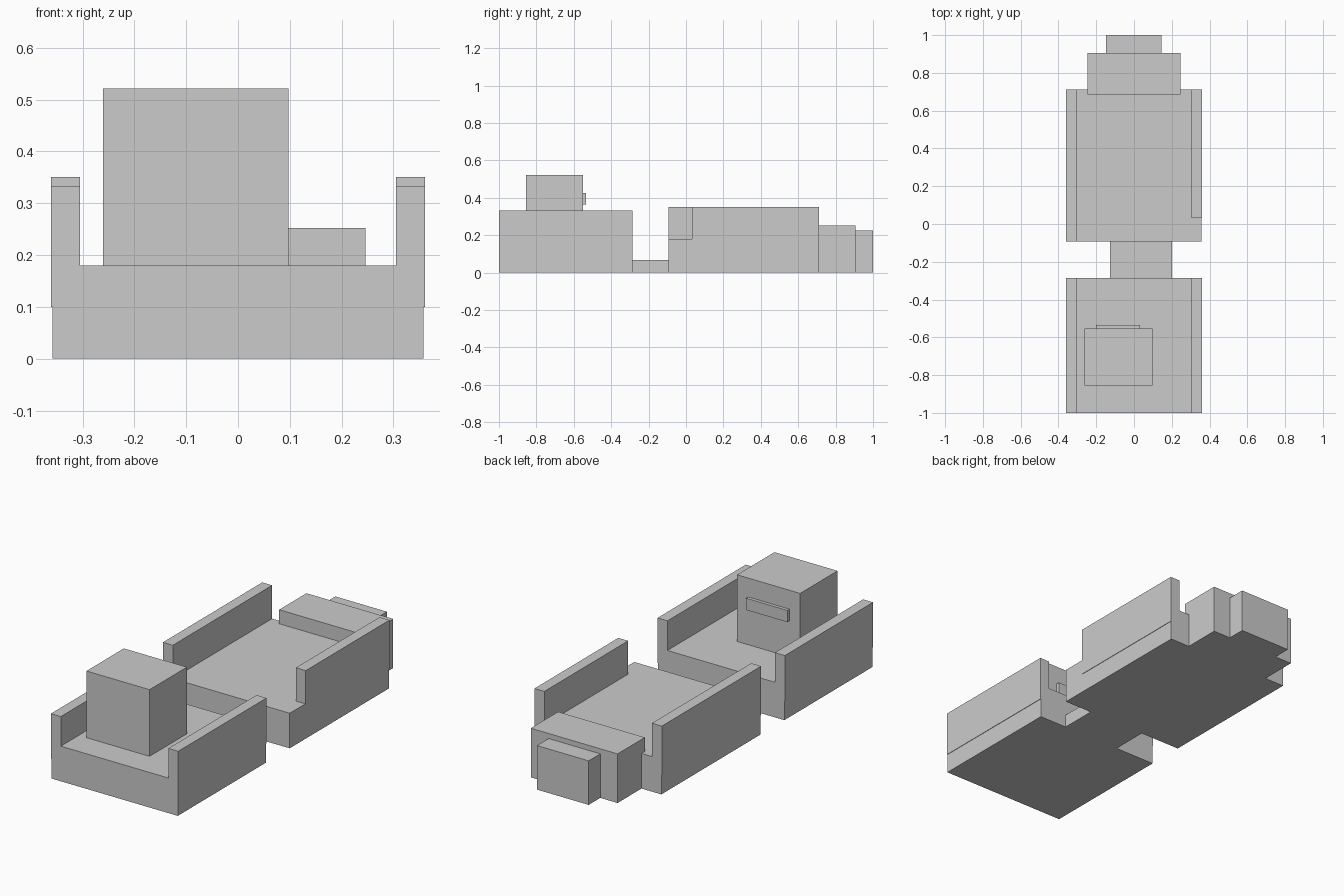
import bpy

if "Cube" in bpy.data.objects:
    bpy.data.objects.remove(bpy.data.objects["Cube"])

grey = bpy.data.materials.new("plain grey")
grey.diffuse_color = (0.6, 0.6, 0.6, 1)
grey.use_nodes = True
grey.node_tree.nodes["Principled BSDF"].inputs["Base Color"].default_value = grey.diffuse_color


def box(name, x, y, z):
    """Box spanning the given (low, high) range on each axis."""
    bpy.ops.mesh.primitive_cube_add(size=1)
    ob = bpy.context.object
    ob.name = name
    for v in ob.data.vertices:
        v.co = [r[0] if c < 0 else r[1] for c, r in zip(v.co, (x, y, z))]
    ob.data.materials.append(grey)
    return ob


W = 0.3585            # half width of the floors
LEFT = (-0.361, -0.305)
RIGHT = (0.305, 0.361)

# Front section: floor, side walls and cabin with a rear tab
box("front_floor", (-W, W), (-1, -0.285), (0, 0.18))
box("front_left_wall", LEFT, (-1, -0.285), (0.1, 0.332))
box("front_right_wall", RIGHT, (-1, -0.285), (0.1, 0.332))
box("cabin", (-0.261, 0.097), (-0.855, -0.552), (0.17, 0.522))
box("cabin_rear_tab", (-0.2, 0.033), (-0.56, -0.535), (0.365, 0.425))

# Low link between the sections
box("link", (-0.128, 0.2), (-0.3, -0.08), (0, 0.067))

# Rear section: floor and side walls, the right one shorter
box("rear_floor", (-W, W), (-0.093, 0.712), (0, 0.18))
box("rear_left_wall", LEFT, (-0.093, 0.712), (0.1, 0.351))
box("rear_right_wall", RIGHT, (0.033, 0.712), (0.1, 0.351))

# Stepped blocks at the back end
box("tail_block", (-0.246, 0.246), (0.685, 0.906), (0, 0.252))
box("tail_end", (-0.148, 0.145), (0.9, 1), (0, 0.226))
